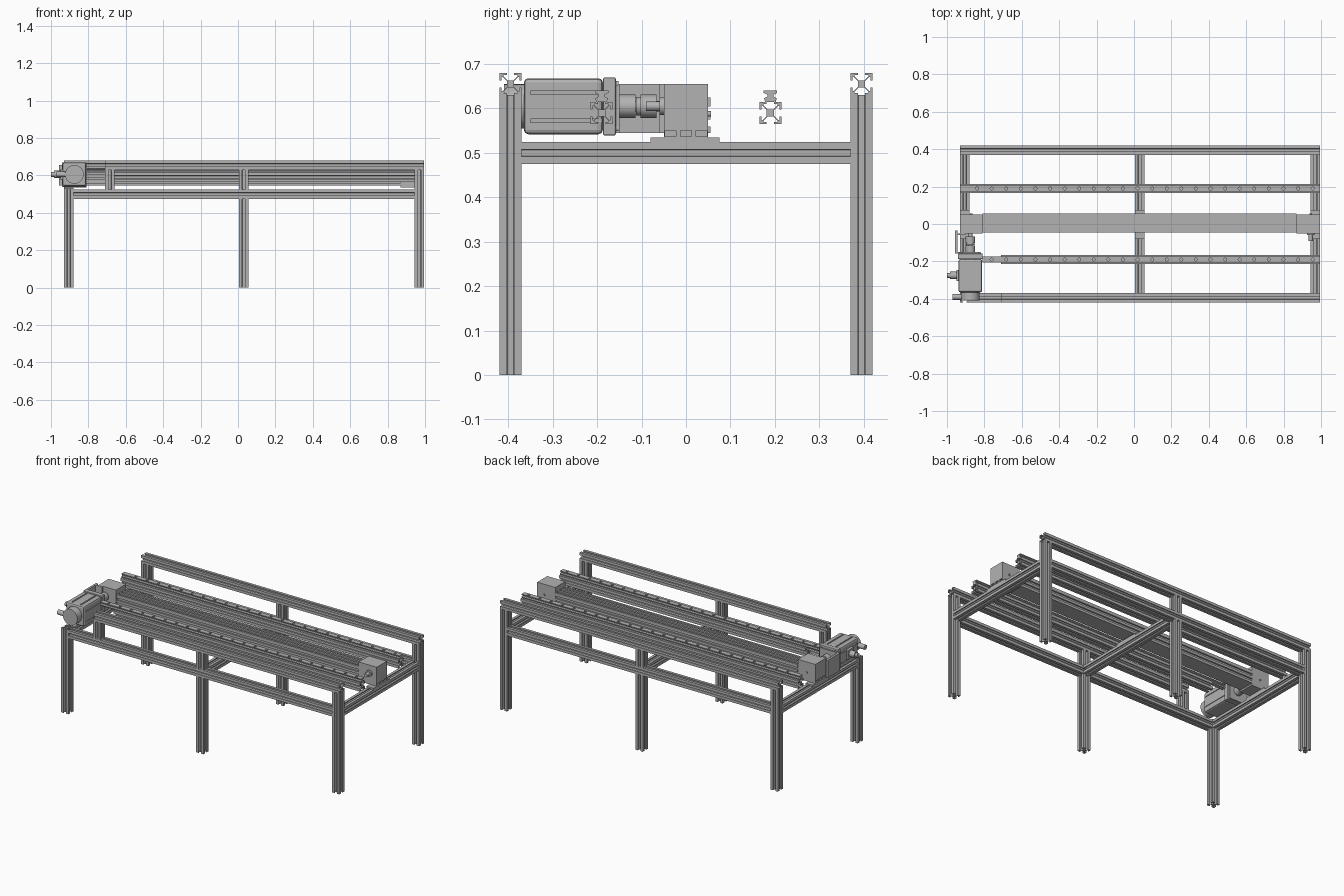
import bpy, bmesh, math
from mathutils import Vector, Matrix

if "Cube" in bpy.data.objects:
    bpy.data.objects.remove(bpy.data.objects["Cube"])

grey = bpy.data.materials.new("aluminium grey")
grey.use_nodes = True
grey.diffuse_color = (0.45, 0.45, 0.45, 1)
grey.node_tree.nodes["Principled BSDF"].inputs["Base Color"].default_value = (0.45, 0.45, 0.45, 1)

# Columns map profile x, profile y and length to world axes
AXES = {
    "x": Matrix(((0, 0, 1), (1, 0, 0), (0, 1, 0))),
    "y": Matrix(((-1, 0, 0), (0, 0, 1), (0, 1, 0))),
    "z": Matrix.Identity(3),
}


def finish(name, bm):
    bmesh.ops.recalc_face_normals(bm, faces=bm.faces)
    mesh = bpy.data.meshes.new(name)
    bm.to_mesh(mesh)
    bm.free()
    mesh.materials.append(grey)
    obj = bpy.data.objects.new(name, mesh)
    bpy.context.collection.objects.link(obj)
    return obj


def extrude(name, profile, axis, start, length):
    """Sweep a closed profile along an axis from a start point."""
    bm = bmesh.new()
    m, s = AXES[axis], Vector(start)
    face = bm.faces.new([bm.verts.new(m @ Vector((a, b, 0)) + s) for a, b in profile])
    new = bmesh.ops.extrude_face_region(bm, geom=[face])["geom"]
    step = m @ Vector((0, 0, length))
    bmesh.ops.translate(bm, vec=step, verts=[v for v in new if isinstance(v, bmesh.types.BMVert)])
    return finish(name, bm)


def box(name, lo, hi, bevel=0):
    bm = bmesh.new()
    bmesh.ops.create_cube(bm, size=1)
    lo, hi = Vector(lo), Vector(hi)
    for v in bm.verts:
        v.co = (lo + hi) / 2 + Vector([c * d for c, d in zip(v.co, hi - lo)])
    if bevel:
        bmesh.ops.bevel(bm, geom=bm.edges[:], offset=bevel, segments=2, affect="EDGES", profile=0.5)
    return finish(name, bm)


def cylinder(name, axis, start, length, radius, sides=32):
    ring = [(radius * math.cos(math.tau * i / sides), radius * math.sin(math.tau * i / sides))
            for i in range(sides)]
    obj = extrude(name, ring, axis, start, length)
    for p in obj.data.polygons:
        p.use_smooth = len(p.vertices) == 4
    obj.data.set_sharp_from_angle(angle=math.radians(40))
    return obj


def cut(obj, cutter):
    """Subtract the cutter and discard it."""
    mod = obj.modifiers.new("cut", "BOOLEAN")
    mod.operation, mod.object, mod.solver = "DIFFERENCE", cutter, "EXACT"
    deps = bpy.context.evaluated_depsgraph_get()
    mesh = bpy.data.meshes.new_from_object(obj.evaluated_get(deps))
    obj.modifiers.clear()
    obj.data = mesh
    bpy.data.objects.remove(cutter)


# Slotted square section, one side rotated four times
H = 0.025
side = [(1, -1), (1, -.33), (.8, -.33), (.8, -.62), (.68, -.62), (.33, -.27)]
side += [(x, -y) for x, y in side[:0:-1]]
slotted = []
for c, s in ((1, 0), (0, 1), (-1, 0), (0, -1)):
    slotted += [(H * (x * c - y * s), H * (x * s + y * c)) for x, y in side]


def beam(name, axis, start, end):
    i = "xyz".index(axis)
    return extrude(name, slotted, axis, start, end - start[i])


# Frame
LEFT, MID, RIGHT = -0.905, 0.03, 0.97
Y, LOW, TOP, CUT = 0.395, 0.5, 0.655, -0.71
ENDX = 0.995
for label, y in (("front", -Y), ("back", Y)):
    front = y < 0
    beam(label + "_right_leg", "z", (LEFT, y, 0), LOW + H + .005 if front else TOP - H)
    beam(label + "_middle_leg", "z", (MID, y, 0), LOW - H)
    beam(label + "_middle_post", "z", (MID, y, LOW + H), TOP - H)
    beam(label + "_left_leg", "z", (RIGHT, y, 0), TOP - H)
    beam(label + "_lower_rail", "x", (LEFT + H, y, LOW), RIGHT - H)
    beam(label + "_top_rail", "x", (CUT if front else LEFT - H, y, TOP), ENDX)
beam("front_short_post", "z", (CUT + H, -Y, LOW + H), TOP - H)
for label, x in (("right", LEFT), ("middle", MID), ("left", RIGHT)):
    beam(label + "_cross_beam", "y", (x, H - Y, LOW), Y - H)
    box(label + "_mount_plate", (x - H, -.08, .525), (x + H, .075, .535))

# Guide rails with counterbored tops
half = [(.012, 0), (.014, .008), (.007, .012), (.007, .016), (.015, .02), (.015, .025)]
guide = half + [(-a, b) for a, b in reversed(half)]
for label, y, x0, g0 in (("front", -.19, CUT, -.81), ("back", .19, LEFT - H, LEFT - H)):
    beam(label + "_carrier_beam", "x", (x0, y, .59), ENDX)
    rail = extrude(label + "_guide_rail", guide, "x", (g0, y, .615), ENDX - g0)
    count = int((ENDX - g0) / .078)
    bm = bmesh.new()
    for i in range(count):
        at = Matrix.Translation((ENDX - .04 - i * .078, y, .64))
        bmesh.ops.create_cone(bm, cap_ends=True, segments=12, radius1=.008, radius2=.008,
                              depth=.02, matrix=at)
    cut(rail, finish("hole_cutter", bm))

# Central drive beam: wide section with slots above and at the sides
W, B, T, S = .05, .545, .625, .008
top = [(W, T)]
for c in (.03, 0, -.03):
    top += [(c + S, T), (c + S, T - S), (c - S, T - S), (c - S, T)]
top += [(-W, T)]
wall = [(-W, .605), (.01 - W, .605), (.01 - W, .59), (-W, .59),
        (-W, .575), (.01 - W, .575), (.01 - W, .56), (-W, .56)]
drive = top + wall + [(-W, B), (W, B)] + [(-a, b) for a, b in reversed(wall)]
extrude("drive_beam", drive, "x", (-.81, .005, 0), 1.68)

# End blocks with notched feet
for label, a, b in (("right", -.93, -.81), ("left", .87, ENDX)):
    block = box(label + "_end_block", (a, -.05, .535), (b, .05, .655))
    out = b if label == "left" else a
    for y in (-.035, 0, .035):
        cut(block, box("notch_cutter", (out - .01, y - .012, .537), (out + .01, y + .012, .55)))
cylinder("left_block_shaft", "y", (.945, -.09, .605), .04, .011)
cylinder("left_block_collar", "y", (.945, -.06, .605), .01, .02)
for x in (-.87, .945):
    cylinder("bearing_cap", "y", (x, .05, .588), .006, .006, 12)

# Motor body with side grooves
MX, MZ = -.875, .605
body = box("motor_body", (MX - .063, -.365, .542), (MX + .063, -.187, .668), .01)
for s in (-1, 1):
    for z in (.572, .635):
        x = MX + s * .063
        cut(body, box("groove_cutter", (x - .004, -.35, z - .004), (x + .004, -.18, z + .004)))
for s in (-.03, .03):
    cut(body, box("groove_cutter", (MX + s - .004, -.35, .664), (MX + s + .004, -.18, .67)))
box("motor_flange", (MX - .066, -.187, .539), (MX + .066, -.158, .67), .004)
cylinder("motor_rear_cap", "y", (MX, -.41, MZ), .05, .05)
for x in (-.05, .05):
    for z in (-.05, .05):
        cylinder("flange_bolt", "y", (MX + x, -.158, MZ + z), .006, .007, 12)

# Plugs on the motor's outer side
box("plug_base", (-.95, -.305, .575), (-.93, -.245, .635), .003)
cylinder("power_plug", "x", (-.985, -.275, MZ), .05, .02)
cylinder("power_plug_tip", "x", (-1, -.275, MZ), .02, .013)
cylinder("signal_plug", "x", (-.97, -.39, MZ), .06, .015)

# Coupling housing and shaft
box("coupling_side_plate", (-.957, -.158, .545), (-.943, -.036, .655))
motor_plate = box("coupling_motor_plate", (-.943, -.158, .545), (-.82, -.15, .655))
box("coupling_block_plate", (-.943, -.06, .545), (-.9, -.05, .655))
cylinder("coupling_shaft", "y", (MX, -.16, MZ), .12, .012)
for y, r in ((-.15, .026), (-.112, .021), (-.102, .026)):
    cylinder("coupling_hub", "y", (MX, y, MZ), .036 if r > .025 else .012, r)
